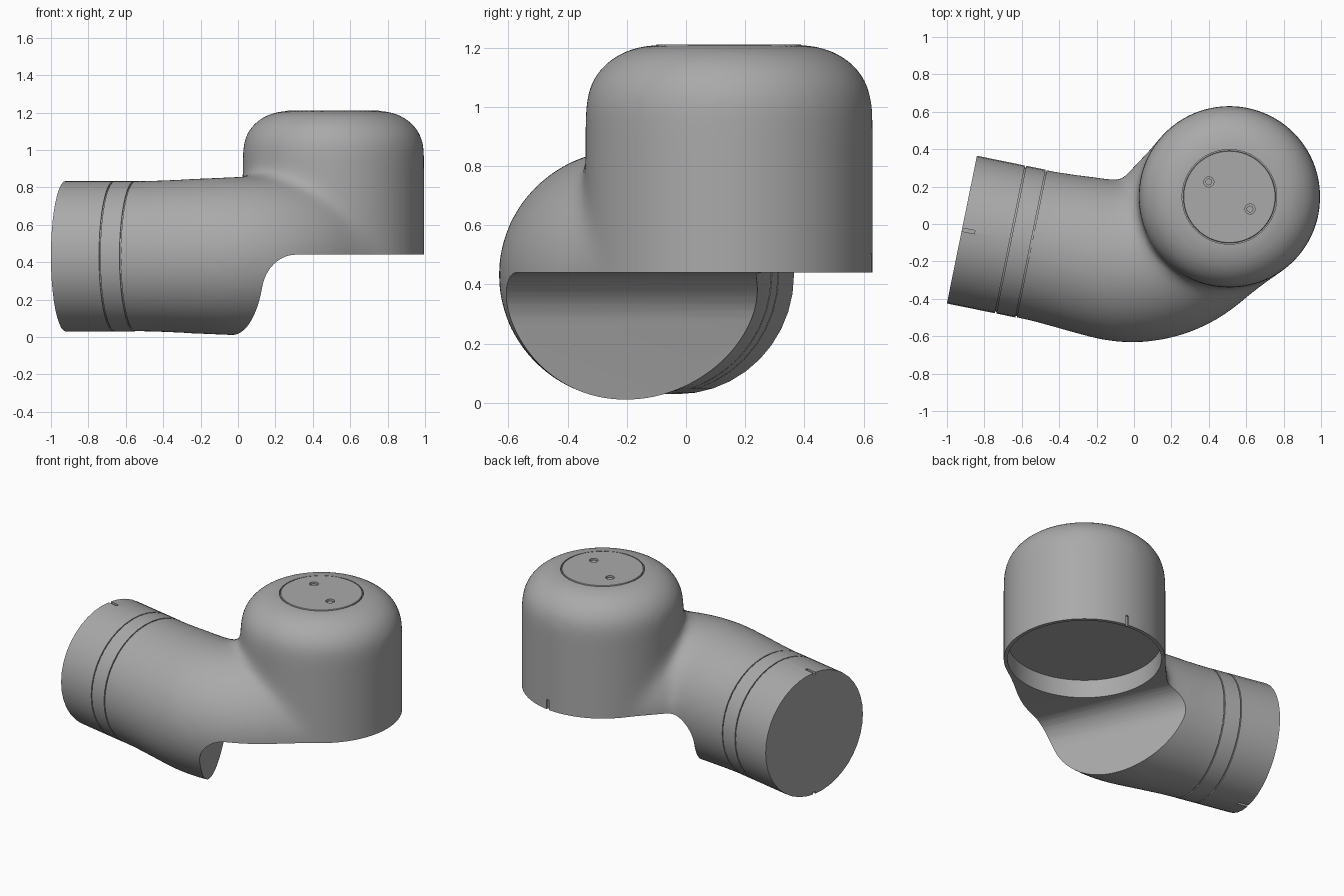
import bpy, bmesh
from math import sin, cos, pi, radians, atan2
from mathutils import Vector, Matrix

if "Cube" in bpy.data.objects:
    bpy.data.objects.remove(bpy.data.objects["Cube"], do_unlink=True)

grey = bpy.data.materials.new("plain_grey")
grey.use_nodes = True
GREY = (0.4, 0.4, 0.4, 1)
grey.diffuse_color = GREY
grey.node_tree.nodes["Principled BSDF"].inputs["Base Color"].default_value = GREY

AXIS = Vector((0.51, 0.145, 0))       # upright housing axis
START = Vector((-0.92, -0.03, 0.432)) # centre of the open tube end
HEAD = radians(-11.5)                 # tube heading
U = Vector((cos(HEAD), sin(HEAD), 0))
TUBE = Matrix.Translation(START) @ Matrix.Rotation(HEAD, 4, 'Z') @ Matrix.Rotation(pi / 2, 4, 'Y')


def make(name, bm):
    bmesh.ops.recalc_face_normals(bm, faces=bm.faces)
    me = bpy.data.meshes.new(name)
    bm.to_mesh(me)
    bm.free()
    me.materials.append(grey)
    ob = bpy.data.objects.new(name, me)
    bpy.context.collection.objects.link(ob)
    return ob


def loft(name, rings):
    """Skin a list of equal point rings and cap both ends."""
    bm = bmesh.new()
    loops = [[bm.verts.new(p) for p in ring] for ring in rings]
    n = len(loops[0])
    for a, b in zip(loops, loops[1:]):
        for i in range(n):
            j = (i + 1) % n
            bm.faces.new((a[i], a[j], b[j], b[i]))
    bm.faces.new(loops[0])
    bm.faces.new(loops[-1])
    return make(name, bm)


def lathe(name, profile, matrix, sides=64):
    """Spin (radius, height) points about the local z axis."""
    return loft(name, [[matrix @ Vector((r * cos(2 * pi * k / sides), r * sin(2 * pi * k / sides), h))
                        for k in range(sides)] for r, h in profile])


def box(name, size, matrix):
    bm = bmesh.new()
    bmesh.ops.create_cube(bm, size=1, matrix=matrix @ Matrix.Diagonal((*size, 1)))
    return make(name, bm)


def activate(ob):
    bpy.ops.object.select_all(action='DESELECT')
    ob.select_set(True)
    bpy.context.view_layer.objects.active = ob


def apply(ob, kind, **settings):
    mod = ob.modifiers.new(kind, kind)
    for key, value in settings.items():
        setattr(mod, key, value)
    activate(ob)
    bpy.ops.object.modifier_apply(modifier=mod.name)


def cut(ob, cutter):
    cutter.hide_render = True
    apply(ob, 'BOOLEAN', operation='DIFFERENCE', solver='EXACT', object=cutter)
    bpy.data.objects.remove(cutter, do_unlink=True)


def shade(ob):
    activate(ob)
    bpy.ops.object.shade_smooth_by_angle(angle=radians(32))


# Domed upright housing, longer below than needed so it can be trimmed
at_axis = Matrix.Translation(AXIS)
dome = [(0.25 + 0.237 * cos(t * pi / 24), 1.0 + 0.21 * sin(t * pi / 24)) for t in range(13)]
body = lathe("elbow_body", [(0.487, 0.1)] + dome, at_axis, 96)

# Tube centre line: straight, bend, then straight into the housing
BEND, TURN = 0.45, radians(56.5)
path = [(START + U * (0.2 + 0.605 * k / 8), HEAD, 0.2 + 0.605 * k / 8) for k in range(9)]
pos, s = path[-1][0].copy(), path[-1][2]
for k in range(1, 13):
    mid = HEAD + TURN * (k - 0.5) / 12
    pos = pos + Vector((cos(mid), sin(mid), 0)) * BEND * TURN / 12
    s += BEND * TURN / 12
    path.append((pos, HEAD + TURN * k / 12, s))
goal = Vector((AXIS.x, AXIS.y, START.z))
path.append((goal, atan2(goal.y - pos.y, goal.x - pos.x), s + (goal - pos).length))
rings = []
for p, a, s in path:
    f = max(0, (s - 0.45) / 1.12)
    wide, tall = 0.404 + 0.08 * f, 0.404 + 0.05 * f
    side = Vector((-sin(a), cos(a), 0))
    rings.append([p + side * wide * cos(k * pi / 40) + Vector((0, 0, tall * sin(k * pi / 40)))
                  for k in range(80)])
tube = loft("bent_tube", rings)

# Fuse both and soften the joint
activate(body)
tube.select_set(True)
bpy.ops.object.join()
apply(body, 'REMESH', mode='VOXEL', voxel_size=0.018)
apply(body, 'SMOOTH', factor=0.5, iterations=65)

# Trim the tube at the sleeve
cut(body, box("sleeve_trim", (2, 2, 0.8), TUBE @ Matrix.Translation((0, 0, -0.019))))

# Undercut: a slanted upright face with a rounded inner corner
FACE = radians(23)
out = Vector((cos(FACE), sin(FACE), 0))
along = Vector((-sin(FACE), cos(FACE), 0))
foot = Vector((-0.03, -0.21, 0))
outline = [(0, -0.3)]
outline += [(0.17 - 0.17 * cos(t * pi / 24), 0.27 + 0.17 * sin(t * pi / 24)) for t in range(13)]
outline += [(1.8, 0.44), (1.8, -0.3)]
cut(body, loft("undercut", [[foot + out * n + along * e + Vector((0, 0, z)) for n, z in outline]
                            for e in (-1.5, 1.5)]))

# Socket underneath, seat for the lid, and the rim slot
cut(body, lathe("socket", [(0.463, 0.3), (0.463, 0.56)], at_axis))
cut(body, lathe("lid_seat", [(0.253, 1.18), (0.253, 1.3)], at_axis))
slot = at_axis @ Matrix.Rotation(radians(82), 4, 'Z') @ Matrix.Translation((0.487, 0, 0.46))
cut(body, box("rim_slot", (0.03, 0.02, 0.09), slot))
shade(body)

# Round lid with two screw holes, each with a pin inside
lid = lathe("lid", [(0.247, 1.17), (0.247, 1.207), (0.244, 1.21)], at_axis)
for number, (x, y) in enumerate([(0.4, 0.225), (0.62, 0.08)], 1):
    spot = Matrix.Translation((x, y, 0))
    cut(lid, lathe("screw_hole", [(0.027, 1.19), (0.027, 1.25)], spot, 24))
    shade(lathe(f"screw_{number}", [(0.018, 1.18), (0.018, 1.202)], spot, 24))
shade(lid)

# End sleeve with two thin grooves and a notch above and below
R, G = 0.403, 0.394
sleeve = lathe("end_sleeve", [(R, 0), (R, 0.262), (G, 0.262), (G, 0.269), (R, 0.269),
                              (R, 0.374), (G, 0.374), (G, 0.42)], TUBE, 40)
for side in (-1, 1):
    cut(sleeve, box("notch", (0.03, 0.018, 0.14), TUBE @ Matrix.Translation((side * R, 0, 0))))
shade(sleeve)
